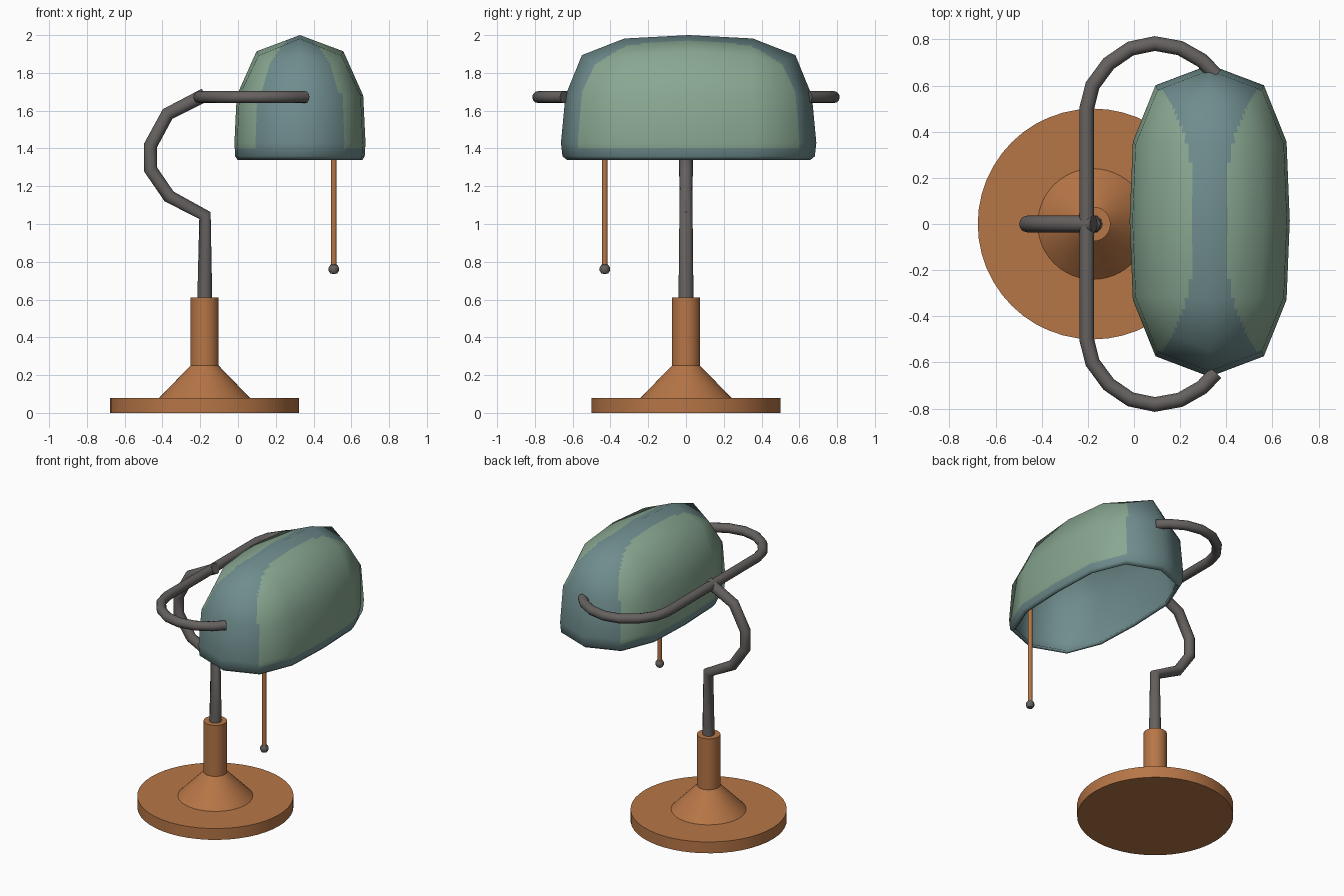
import bpy, bmesh, math
from mathutils import Vector

if "Cube" in bpy.data.objects:
    bpy.data.objects.remove(bpy.data.objects["Cube"])


def material(name, rgb):
    m = bpy.data.materials.new(name)
    m.diffuse_color = (*rgb, 1)
    m.use_nodes = True
    m.node_tree.nodes["Principled BSDF"].inputs["Base Color"].default_value = m.diffuse_color
    return m


BRONZE = material("bronze", (0.47, 0.18, 0.062))
GREY = material("dark_grey_metal", (0.13, 0.12, 0.115))
GREEN = material("sage_green", (0.25, 0.39, 0.285))
BLUE = material("blue_grey", (0.16, 0.265, 0.27))


def add_object(name, mesh, *mats):
    ob = bpy.data.objects.new(name, mesh)
    bpy.context.collection.objects.link(ob)
    for m in mats:
        mesh.materials.append(m)
    return ob


def smooth(ob, angle=35):
    bpy.ops.object.select_all(action='DESELECT')
    ob.select_set(True)
    bpy.context.view_layer.objects.active = ob
    bpy.ops.object.shade_smooth_by_angle(angle=math.radians(angle))


def lathe(name, profile, centre, mat, steps=48):
    bm = bmesh.new()
    vs = [bm.verts.new((r, 0, z)) for r, z in profile]
    es = [bm.edges.new(p) for p in zip(vs, vs[1:])]
    bmesh.ops.spin(bm, geom=vs + es, cent=(0, 0, 0), axis=(0, 0, 1),
                   angle=math.tau, steps=steps, use_duplicate=False)
    bmesh.ops.remove_doubles(bm, verts=bm.verts, dist=1e-4)
    bmesh.ops.recalc_face_normals(bm, faces=bm.faces)
    bmesh.ops.translate(bm, verts=bm.verts, vec=(*centre, 0))
    me = bpy.data.meshes.new(name)
    bm.to_mesh(me)
    bm.free()
    ob = add_object(name, me, mat)
    smooth(ob)
    return ob


def tube(name, points, radii, mat):
    cu = bpy.data.curves.new(name, 'CURVE')
    cu.dimensions = '3D'
    cu.bevel_depth = 1.0
    cu.bevel_resolution = 4
    cu.use_fill_caps = True
    sp = cu.splines.new('POLY')
    sp.points.add(len(points) - 1)
    for p, co, r in zip(sp.points, points, radii):
        p.co = (*co, 1)
        p.radius = r
    ob = add_object(name, cu, mat)
    bpy.ops.object.select_all(action='DESELECT')
    ob.select_set(True)
    bpy.context.view_layer.objects.active = ob
    bpy.ops.object.convert(target='MESH')
    smooth(bpy.context.view_layer.objects.active, 50)


# Round foot, cone and socket
AXIS = (-0.177, 0)
lathe("base", [(0, 0), (0.5, 0), (0.5, 0.08), (0.24, 0.08), (0.075, 0.25),
               (0.075, 0.61), (0, 0.61)], AXIS, BRONZE)

# Bent stem
stem = [(-0.176, 0.58), (-0.175, 1.045), (-0.365, 1.146), (-0.463, 1.289),
        (-0.463, 1.416), (-0.373, 1.582), (-0.175, 1.684)]
tube("stem", [(x, 0, z) for x, z in stem],
     [0.04, 0.035, 0.035, 0.036, 0.036, 0.036, 0.036], GREY)

# Yoke holding the shade at both ends
half = [(-0.205, 0.5), (-0.18, 0.6), (-0.11, 0.695), (-0.015, 0.76),
        (0.09, 0.782), (0.2, 0.762), (0.295, 0.708), (0.355, 0.645)]
yoke = [(x, -y) for x, y in reversed(half)] + half
tube("yoke", [(x, y, 1.672) for x, y in yoke], [0.032] * len(yoke), GREY)

# Pull cord with bead
CORD = (0.507, -0.43)
lathe("pull_cord", [(0, 0.77), (0.015, 0.77), (0.015, 1.7), (0, 1.7)], CORD, BRONZE, 12)
lathe("pull_bead", [(0, 0.735), (0.018, 0.738), (0.027, 0.752), (0.027, 0.77),
                    (0.018, 0.784), (0, 0.787)], CORD, GREY, 12)


# Shade: coarse twelve-sided dome, given an inner skin and a rim
def ring(quarter):
    """Mirror four points (+x round to +y) into a twelve-point ring."""
    a, b, c, d = quarter
    mx = lambda p: (-p[0], p[1], p[2])
    my = lambda p: (p[0], -p[1], p[2])
    return [a, b, c, d, mx(c), mx(b), mx(a), mx(my(b)), mx(my(c)), my(d), my(c), my(b)]


PLAN = [(0.347, 0), (0.333, 0.343), (0.235, 0.587), (0, 0.676)]
rings = [ring([(x * s, y * s, z) for x, y in PLAN])
         for z, s in ((1.338, 0.95), (1.358, 0.988), (1.43, 1.0), (1.68, 0.965))]
rings.append(ring([(0.23, 0, 1.914), (0.22, 0.33, 1.892),
                   (0.175, 0.49, 1.84), (0, 0.565, 1.894)]))
CENTRE = Vector((0.328, 0.014, 0))
bm = bmesh.new()
R = [[bm.verts.new(Vector(p) + CENTRE) for p in r] for r in rings]
back, mid, front = [bm.verts.new(Vector((0, y, z)) + CENTRE)
                    for y, z in ((0.34, 1.982), (0, 2.0), (-0.34, 1.982))]
for lo, hi in zip(R, R[1:]):
    for k in range(12):
        j = (k + 1) % 12
        bm.faces.new((lo[k], lo[j], hi[j], hi[k]))
T = R[-1]
for quad in ((T[0], T[1], back, mid), (T[1], T[2], T[3], back),
             (T[3], T[4], T[5], back), (back, T[5], T[6], mid),
             (mid, T[6], T[7], front), (T[7], T[8], T[9], front),
             (T[9], T[10], T[11], front), (front, T[11], T[0], mid)):
    bm.faces.new(quad)
bm.normal_update()
outer = list(bm.faces)
inner = {v: v.co - v.normal * 0.02 for v in bm.verts}
inner = {v: bm.verts.new(co) for v, co in inner.items()}
for f in outer:
    bm.faces.new([inner[v] for v in reversed(f.verts)])
for k in range(12):
    a, b = R[0][k], R[0][(k + 1) % 12]
    bm.faces.new((b, a, inner[a], inner[b]))
bm.normal_update()

# Refine the coarse faces so the colour border is clean; keep the soft coarse normals
N = 12
index, coords, normals, faces, inside = {}, [], [], [], []


def grid_vert(f, u, v):
    w = ((1 - u) * (1 - v), u * (1 - v), u * v, (1 - u) * v)
    co = sum((c.co * t for c, t in zip(f.verts, w)), Vector())
    key = tuple(round(c, 5) for c in co)
    if key not in index:
        index[key] = len(coords)
        coords.append(co)
        normals.append(sum((c.normal * t for c, t in zip(f.verts, w)), Vector()).normalized())
    return index[key]


for n, f in enumerate(bm.faces):
    for i in range(N):
        for j in range(N):
            faces.append([grid_vert(f, (i + a) / N, (j + b) / N)
                          for a, b in ((0, 0), (1, 0), (1, 1), (0, 1))])
            inside.append(n >= len(outer))
bm.free()
me = bpy.data.meshes.new("shade")
me.from_pydata(coords, [], faces)
add_object("shade", me, GREEN, BLUE)
for p, hidden in zip(me.polygons, inside):
    p.use_smooth = True
    d = p.center - CENTRE
    # blue ridge that widens into the blue ends, blue lower border and lining
    width = 0.07 + 0.16 * (abs(d.y) / 0.585) ** 3
    p.material_index = int(hidden or abs(d.x) < width or d.z < 1.40)
me.normals_split_custom_set_from_vertices([tuple(n) for n in normals])
